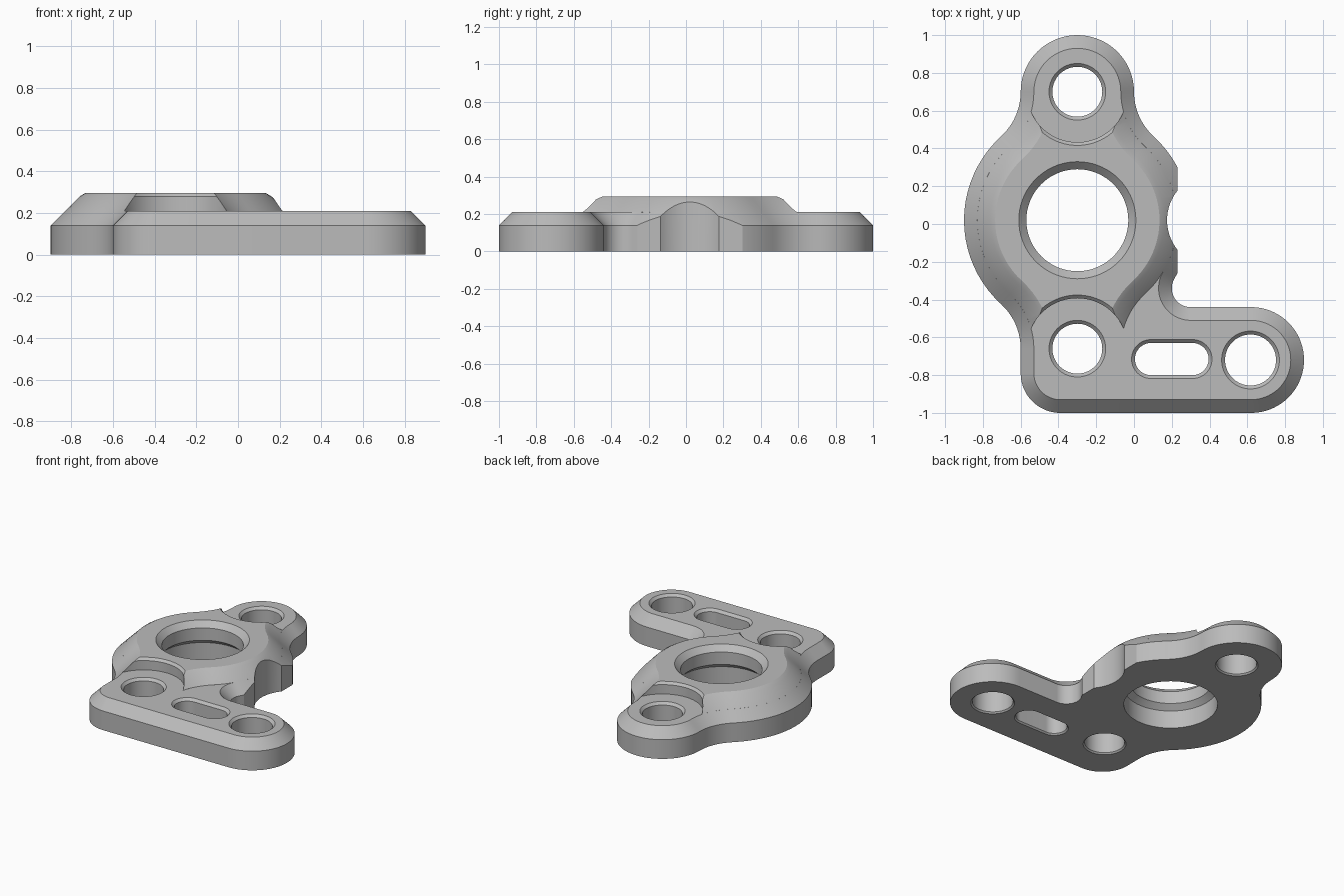
import bpy, bmesh
from math import radians, cos, sin, ceil, hypot

cube = bpy.data.objects.get("Cube")
if cube:
    bpy.data.objects.remove(cube, do_unlink=True)

grey = bpy.data.materials.new("plain grey")
grey.use_nodes = True
colour = (0.5, 0.5, 0.5, 1)
grey.diffuse_color = colour
grey.node_tree.nodes["Principled BSDF"].inputs["Base Color"].default_value = colour

CX, CY = -0.3, 0.02          # hub centre
TOP_Y, LOW_Y = 0.7, -0.66    # lug centres
T = 47.65                    # tangent angle between hub and neck fillets


def ring(arcs, inset):
    """Chain of arcs (x, y, r, start, end); clockwise arcs are concave."""
    pts = []
    for x, y, r, a0, a1 in arcs:
        rad = r - inset if a1 > a0 else r + inset
        n = ceil(abs(a1 - a0) / 5)
        for i in range(n + 1):
            a = radians(a0 + (a1 - a0) * i / n)
            p = (x + rad * cos(a), y + rad * sin(a))
            if not pts or hypot(p[0] - pts[-1][0], p[1] - pts[-1][1]) > 2e-3:
                pts.append(p)
    if hypot(pts[0][0] - pts[-1][0], pts[0][1] - pts[-1][1]) < 2e-3:
        pts.pop()
    return pts


def solid(name, arcs, levels):
    """Stack of inset outlines (inset, z) closed by flat caps."""
    bm = bmesh.new()
    rings = [[bm.verts.new((x, y, z)) for x, y in ring(arcs, d)] for d, z in levels]
    for a, b in zip(rings, rings[1:]):
        n = len(a)
        for i in range(n):
            j = (i + 1) % n
            bm.faces.new((a[i], a[j], b[j], b[i]))
    bm.faces.new(rings[0][::-1])
    bm.faces.new(rings[-1])
    bmesh.ops.recalc_face_normals(bm, faces=bm.faces)
    me = bpy.data.meshes.new(name)
    bm.to_mesh(me)
    bm.free()
    me.materials.append(grey)
    ob = bpy.data.objects.new(name, me)
    bpy.context.collection.objects.link(ob)
    return ob


def combine(target, other, operation):
    mod = target.modifiers.new("cut", 'BOOLEAN')
    mod.operation = operation
    mod.solver = 'EXACT'
    mod.object = other
    bpy.context.view_layer.objects.active = target
    bpy.ops.object.modifier_apply(modifier=mod.name)
    bpy.data.objects.remove(other, do_unlink=True)


def circle(x, y, r):
    return [(x, y, r, 0, 360)]


# Outline pieces shared by the plate and the hub
left_side = [
    (CX, TOP_Y, 0.3, 0, 180),
    (-0.92, TOP_Y, 0.32, 0, -T),
    (CX, CY, 0.6, 180 - T, 180 + T),
    (-0.92, LOW_Y, 0.32, T, 0),
]
neck_top_right = (0.32, TOP_Y, 0.32, 180 + T, 180)

# Bevelled mounting plate with the side leg
plate = solid("bracket_body", left_side + [
    (-0.39, -0.79, 0.21, 180, 270),
    (0.62, -0.72, 0.28, 270, 450),
    (0.3, -0.34, 0.1, 270, 149.04),
    (CX, CY, 0.6, -30.96, T),
    neck_top_right,
], [(0, 0), (0, 0.14), (0.07, 0.21)])

# Raised hub, its slope continuing the plate bevel
hub = solid("raised_hub", left_side + [
    (CX, LOW_Y, 0.3, 180, 360),
    (0.32, LOW_Y, 0.32, 180, 180 - T),
    (CX, CY, 0.6, -T, T),
    neck_top_right,
], [(0.09, 0.15), (0.0702, 0.2101), (0.14, 0.28), (0.165, 0.295)])

# Round pockets that lower the hub around each lug
for y in (TOP_Y, LOW_Y):
    pocket = solid("pocket_cutter", circle(CX, y, 0.267),
                   [(0, 0.195), (0, 0.278), (-0.04, 0.318)])
    combine(hub, pocket, 'DIFFERENCE')
combine(plate, hub, 'UNION')

# Stepped central bore
combine(plate, solid("bore_cutter", circle(CX, CY, 0.27), [
    (-0.04, -0.05), (-0.04, 0.13), (0, 0.165),
    (0, 0.255), (-0.08, 0.335)]), 'DIFFERENCE')

# Bolt holes and slot, chamfered at both ends
slot = [(0.31, -0.715, 0.085, -90, 90), (0.09, -0.715, 0.085, 90, 270)]
for arcs in (circle(CX, TOP_Y, 0.132), circle(CX, LOW_Y, 0.132),
             circle(0.617, -0.72, 0.135), slot):
    combine(plate, solid("hole_cutter", arcs, [
        (-0.04, -0.03), (0, 0.01), (0, 0.192), (-0.04, 0.232)]), 'DIFFERENCE')

# Flat on the hub side, and the shallow round relief in it
flat = [(0.24, -0.29, 0.01, 180, 270), (0.6, -0.29, 0.01, 270, 360),
        (0.6, 0.5, 0.01, 0, 90), (0.24, 0.5, 0.01, 90, 180)]
for arcs in (flat, circle(0.425, 0.02, 0.25)):
    combine(plate, solid("side_cutter", arcs, [(0, -0.1), (0, 0.5)]), 'DIFFERENCE')

# Smooth curved walls, crisp edges
bpy.ops.object.select_all(action='DESELECT')
plate.select_set(True)
bpy.context.view_layer.objects.active = plate
bpy.ops.object.shade_smooth_by_angle(angle=radians(25))
